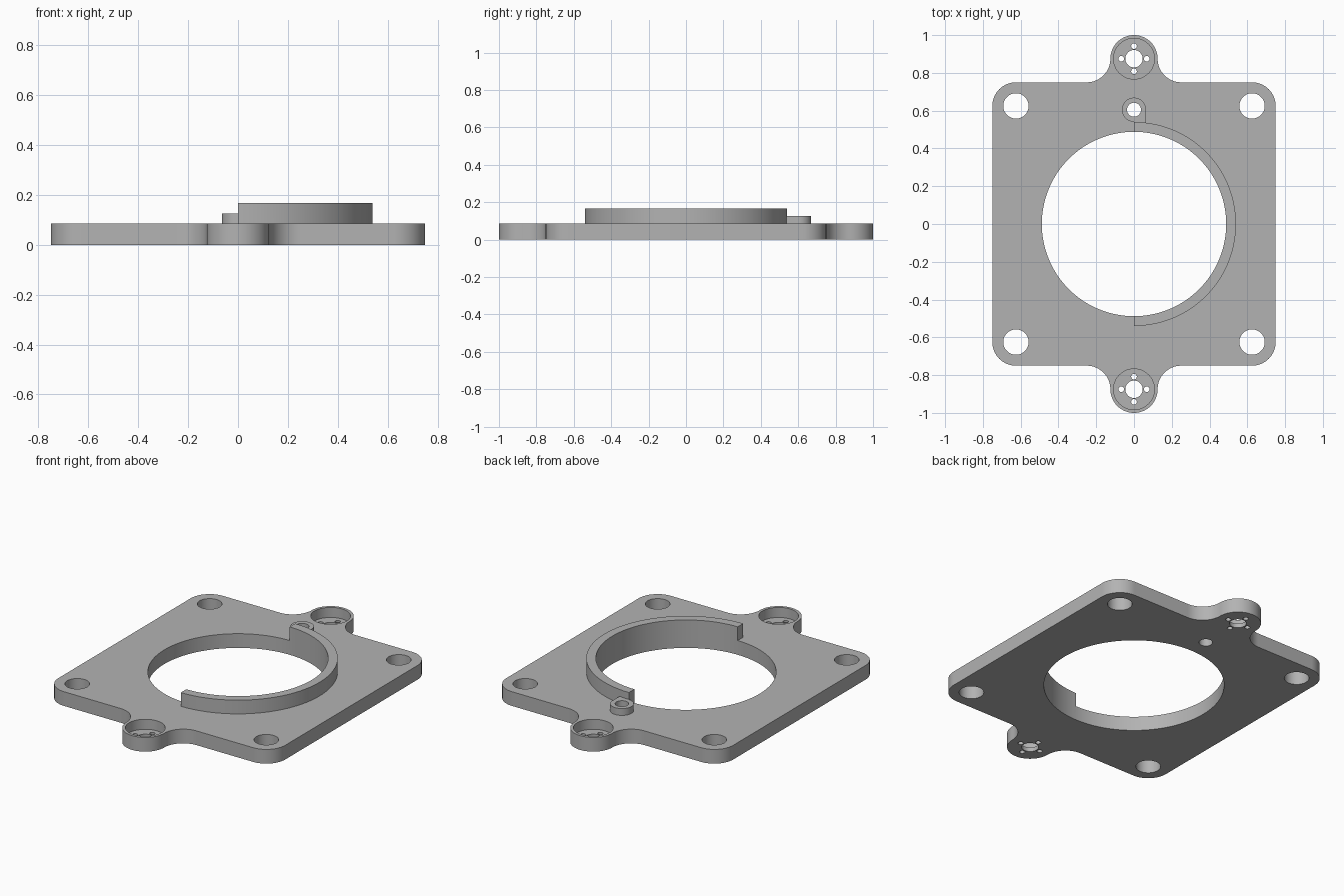
import bpy, bmesh
from math import sin, cos, radians

if "Cube" in bpy.data.objects:
    bpy.data.objects.remove(bpy.data.objects["Cube"], do_unlink=True)

THICK = 0.085      # plate thickness
HALF = 0.75        # half width of the square body
R = 0.125          # corner, tab and fillet radius
TAB_Y = 0.875      # tab centre
RING_TOP = 0.167
BOSS_Y = 0.605

grey = bpy.data.materials.new("grey_metal")
grey.use_nodes = True
grey.diffuse_color = (0.45, 0.45, 0.45, 1)
grey.node_tree.nodes["Principled BSDF"].inputs["Base Color"].default_value = (0.45, 0.45, 0.45, 1)


def arc(cx, cy, r, start, end, steps=16):
    angles = [radians(start + (end - start) * i / steps) for i in range(steps + 1)]
    return [(cx + r * cos(a), cy + r * sin(a)) for a in angles]


def circle(cx, cy, r, steps=48):
    return arc(cx, cy, r, 0, 360, steps)[:-1]


def prism(name, outline, z0, z1):
    """Extrude a closed counter-clockwise outline from z0 to z1."""
    bm = bmesh.new()
    face = bm.faces.new([bm.verts.new((x, y, z0)) for x, y in outline])
    top = bmesh.ops.extrude_face_region(bm, geom=[face])["geom"]
    bmesh.ops.translate(bm, vec=(0, 0, z1 - z0),
                        verts=[v for v in top if isinstance(v, bmesh.types.BMVert)])
    bmesh.ops.recalc_face_normals(bm, faces=bm.faces)
    mesh = bpy.data.meshes.new(name)
    bm.to_mesh(mesh)
    bm.free()
    mesh.materials.append(grey)
    obj = bpy.data.objects.new(name, mesh)
    bpy.context.collection.objects.link(obj)
    return obj


def combine(target, tool, operation):
    """Apply a boolean and discard the tool object."""
    tool.hide_render = True
    mod = target.modifiers.new(operation, "BOOLEAN")
    mod.operation, mod.solver, mod.object = operation, "EXACT", tool
    bpy.context.view_layer.objects.active = target
    bpy.ops.object.modifier_apply(modifier=mod.name)
    bpy.data.objects.remove(tool, do_unlink=True)


def drill(target, x, y, r, z0=-0.1, steps=48):
    combine(target, prism("cutter", circle(x, y, r, steps), z0, 0.3), "DIFFERENCE")


# Plate outline: upper half from right to left, then turned around for the lower half
c = HALF - R
upper = (arc(c, c, R, 0, 90)
         + arc(2 * R, TAB_Y, R, 270, 180)
         + arc(0, TAB_Y, R, 0, 180, 32)[1:-1]
         + arc(-2 * R, TAB_Y, R, 0, -90)
         + arc(-c, c, R, 90, 180))
plate = prism("mounting_plate", upper + [(-x, -y) for x, y in upper], 0, THICK)

# Raised half ring on the left side, and the small boss beside its end
half_disc = arc(0, 0, 0.54, -90, 90, 64)
combine(plate, prism("half_ring", half_disc, THICK / 2, RING_TOP), "UNION")
boss = arc(0, BOSS_Y, 0.064, 0, 270, 36) + [(0.005, 0.52), (0.064, 0.52)]
combine(plate, prism("boss", boss, THICK / 2, 0.126), "UNION")

# Central bore, boss hole and corner bolt holes
drill(plate, 0, 0, 0.488, steps=128)
drill(plate, 0, BOSS_Y, 0.037)
for sx in (-1, 1):
    for sy in (-1, 1):
        drill(plate, sx * c, sy * c, 0.067)

# Tab pockets with a centre hole and four small holes around it
for sy in (-1, 1):
    y = sy * TAB_Y
    drill(plate, 0, y, 0.108, z0=0.025)
    drill(plate, 0, y, 0.046)
    for dx, dy in ((1, 0), (0, 1), (-1, 0), (0, -1)):
        drill(plate, dx * 0.067, y + dy * 0.067, 0.015, steps=20)

bpy.ops.object.select_all(action="DESELECT")
plate.select_set(True)
bpy.context.view_layer.objects.active = plate
bpy.ops.object.shade_smooth_by_angle(angle=radians(30))
